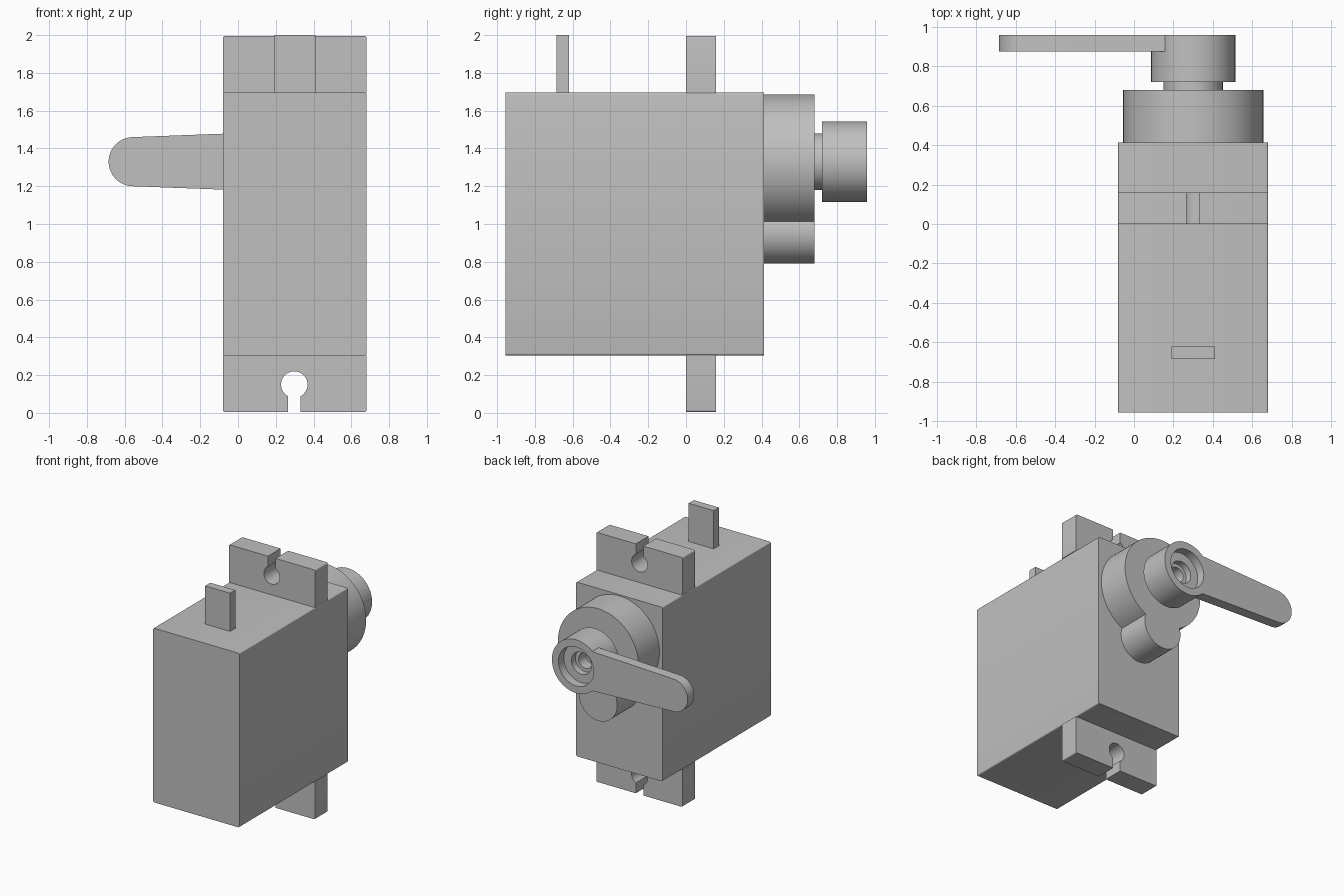
import bpy, bmesh
from math import sin, cos, pi, acos, asin, sqrt, radians
from mathutils import Matrix, Vector

if "Cube" in bpy.data.objects:
    bpy.data.objects.remove(bpy.data.objects["Cube"])

grey = bpy.data.materials.new("plain grey")
grey.use_nodes = True
colour = (0.53, 0.53, 0.53, 1)
grey.diffuse_color = colour
grey.node_tree.nodes["Principled BSDF"].inputs["Base Color"].default_value = colour

CX, AXIS = 0.3, 1.33      # centre of the body and height of the output shaft
MID = 1.0                 # mirror height of the two mounting ears


def finish(name, bm):
    bmesh.ops.remove_doubles(bm, verts=bm.verts, dist=1e-5)
    bmesh.ops.recalc_face_normals(bm, faces=bm.faces)
    mesh = bpy.data.meshes.new(name)
    bm.to_mesh(mesh)
    bm.free()
    mesh.materials.append(grey)
    obj = bpy.data.objects.new(name, mesh)
    bpy.context.collection.objects.link(obj)
    bpy.context.view_layer.objects.active = obj
    bpy.ops.object.select_all(action='DESELECT')
    obj.select_set(True)
    bpy.ops.object.shade_smooth_by_angle(angle=radians(30))
    return obj


def arc(x, z, r, a0, a1, n=32):
    return [(x + r * cos(a0 + (a1 - a0) * i / n),
             z + r * sin(a0 + (a1 - a0) * i / n)) for i in range(n + 1)]


def prism(name, outline, y0, y1):
    """Extrude an outline in x and z from y0 to y1."""
    bm = bmesh.new()
    face = bm.faces.new([bm.verts.new((x, y0, z)) for x, z in outline])
    new = bmesh.ops.extrude_face_region(bm, geom=[face])["geom"]
    bmesh.ops.translate(bm, vec=(0, y1 - y0, 0),
                        verts=[v for v in new if isinstance(v, bmesh.types.BMVert)])
    return finish(name, bm)


def lathe(name, profile):
    """Spin a (radius, y) profile round the output shaft."""
    bm = bmesh.new()
    verts = [bm.verts.new((CX + r, y, AXIS)) for r, y in profile]
    edges = [bm.edges.new(p) for p in zip(verts, verts[1:])]
    bmesh.ops.spin(bm, geom=verts + edges, cent=(CX, 0, AXIS), axis=(0, 1, 0),
                   angle=2 * pi, steps=64, use_merge=True)
    return finish(name, bm)


def rounded_box(x0, x1, z0, z1, r):
    return (arc(x1 - r, z1 - r, r, 0, pi / 2, 4) + arc(x0 + r, z1 - r, r, pi / 2, pi, 4)
            + arc(x0 + r, z0 + r, r, pi, 1.5 * pi, 4)
            + arc(x1 - r, z0 + r, r, 1.5 * pi, 2 * pi, 4))


# Main case and the cable tab on its top
X0, X1 = -0.08, 0.68
prism("case", rounded_box(X0, X1, 0.305, 1.695, 0.01), -0.955, 0.413)
prism("cable_tab", [(0.19, 1.69), (0.41, 1.69), (0.41, 2), (0.19, 2)], -0.685, -0.62)

# Mounting ears with keyhole slots, mirrored above and below
slot, hole, hx, low, rc = 0.033, 0.07, 0.298, 0.005, 0.01
half = asin(slot / hole)
ear = ([(X0, 0.306)] + arc(X0 + rc, low + rc, rc, pi, 1.5 * pi, 4) + [(hx - slot, low)]
       + arc(hx, 0.15, hole, -pi / 2 - half, -2.5 * pi + half, 40)
       + [(hx + slot, low)] + arc(X1 - rc, low + rc, rc, -pi / 2, 0, 4) + [(X1, 0.306)])
prism("lower_ear", ear, 0, 0.16)
prism("upper_ear", [(x, 2 * MID - z) for x, z in ear], 0, 0.16)

# Gear housing: a large round joined to a small one below it
R, r = 0.355, 0.168
small_z = 0.79 + r
d = AXIS - small_z
along = (d * d + R * R - r * r) / (2 * d)
big_half = acos(along / R)
small_half = acos((d - along) / r)
housing = (arc(CX, AXIS, R, -pi / 2 + big_half, 1.5 * pi - big_half, 72)
           + arc(CX, small_z, r, pi / 2 + small_half, 2.5 * pi - small_half, 36)[1:-1])
prism("gear_housing", housing, 0.41, 0.68)

# Output shaft, and the horn hub with its stepped screw hole
lathe("output_shaft", [(0.15, 0.67), (0.15, 0.725)])
lathe("horn_hub", [(0, 0.72), (0.213, 0.72), (0.213, 0.958), (0.155, 0.958),
                   (0.155, 0.89), (0.088, 0.89), (0.088, 0.84), (0.06, 0.84),
                   (0.06, 0.75), (0, 0.75)])

# Tapered horn arm with a round tip, its root wrapped into the hub
tip = arc(-0.555, AXIS, 0.13, pi / 2 + 0.04, 1.5 * pi - 0.04)
spread = asin(0.157 / 0.211)
root = arc(CX, AXIS, 0.211, pi + spread, pi - spread, 24)
prism("horn_arm", tip + root, 0.875, 0.958)
